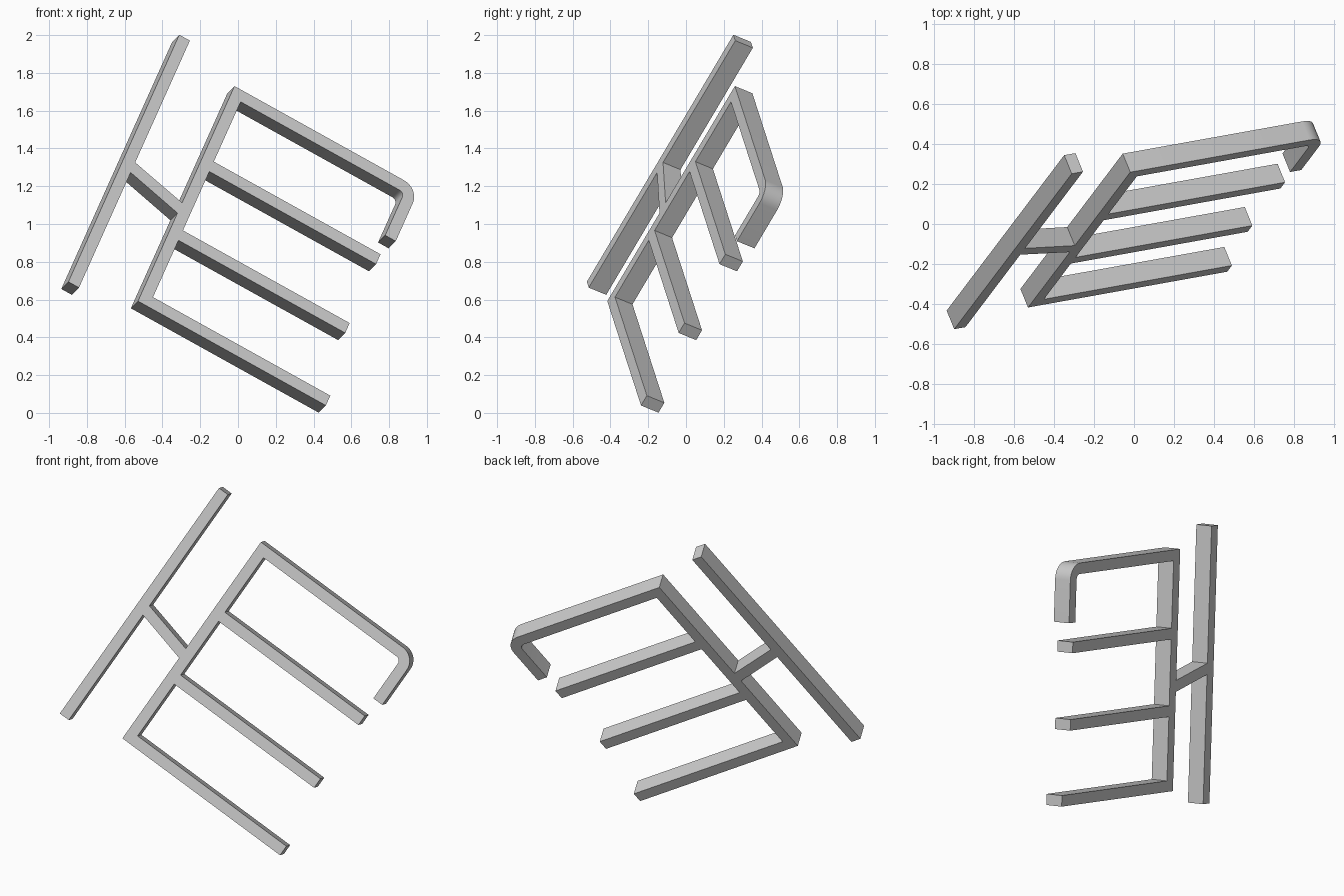
import bpy, bmesh, math
from mathutils import Matrix, Vector

if "Cube" in bpy.data.objects:
    bpy.data.objects.remove(bpy.data.objects["Cube"], do_unlink=True)

# Single plain grey material
grey = bpy.data.materials.new("plain_grey")
grey.use_nodes = True
colour = (0.6, 0.6, 0.6, 1.0)
grey.diffuse_color = colour
grey.node_tree.nodes["Principled BSDF"].inputs["Base Color"].default_value = colour

# Tilted working plane: across (prongs), along (spine), back (depth)
along = Vector((0.36, 0.476, 0.802)).normalized()
across = Vector((0.8635, 0.155, -0.48))
across = (across - along * across.dot(along)).normalized()
back = along.cross(across)
frame = Matrix((across, along, back)).transposed().to_4x4()
frame.translation = (0, -0.444, 0)
DEPTH = 0.107
W = 0.065


def extrude(name, outline):
    """Extrude a flat outline backwards through the full depth."""
    bm = bmesh.new()
    face = bm.faces.new([bm.verts.new((a, b, 0)) for a, b in outline])
    result = bmesh.ops.extrude_face_region(bm, geom=[face])
    moved = [g for g in result["geom"] if isinstance(g, bmesh.types.BMVert)]
    bmesh.ops.translate(bm, verts=moved, vec=(0, 0, DEPTH))
    bm.transform(frame)
    bmesh.ops.recalc_face_normals(bm, faces=bm.faces)
    mesh = bpy.data.meshes.new(name)
    bm.to_mesh(mesh)
    bm.free()
    mesh.materials.append(grey)
    obj = bpy.data.objects.new(name, mesh)
    bpy.context.collection.objects.link(obj)
    return obj


def bar(name, a0, a1, b0, b1):
    return extrude(name, [(a0, b0), (a1, b0), (a1, b1), (a0, b1)])


def arc(ca, cb, r, start, end, steps=8):
    angles = [math.radians(start + (end - start) * i / steps) for i in range(steps + 1)]
    return [(ca + r * math.cos(t), cb + r * math.sin(t)) for t in angles]


# Long outer bar and the spine
outer_right = -1.056
spine_left, spine_right = -0.737, -0.672
top = 1.716
bar("outer_bar", outer_right - W, outer_right, 0.195, 1.825)
bar("spine", spine_left, spine_right, 0.297, top)

# Slanted link between them
extrude("slanted_link", [(outer_right, 0.955), (spine_left, 0.878),
                         (spine_left, 0.946), (outer_right, 1.021)])

# Three straight prongs
for name, base, tip in (("lower_prong", 0.297, 0.415),
                        ("middle_prong", 0.737, 0.35),
                        ("upper_prong", 1.191, 0.35)):
    bar(name, spine_right, tip, base, base + W)

# Top prong turning down through a rounded corner
right, end, radius = 0.396, 1.37, 0.095
ca, cb = right - radius, top - radius
hook = extrude("hooked_top_prong",
               [(spine_right, top - W)]
               + arc(ca, cb, radius - W, 90, 0)
               + [(right - W, end), (right, end)]
               + arc(ca, cb, radius, 0, 90)
               + [(spine_right, top)])
bpy.ops.object.select_all(action="DESELECT")
hook.select_set(True)
bpy.context.view_layer.objects.active = hook
bpy.ops.object.shade_smooth_by_angle(angle=math.radians(30))
